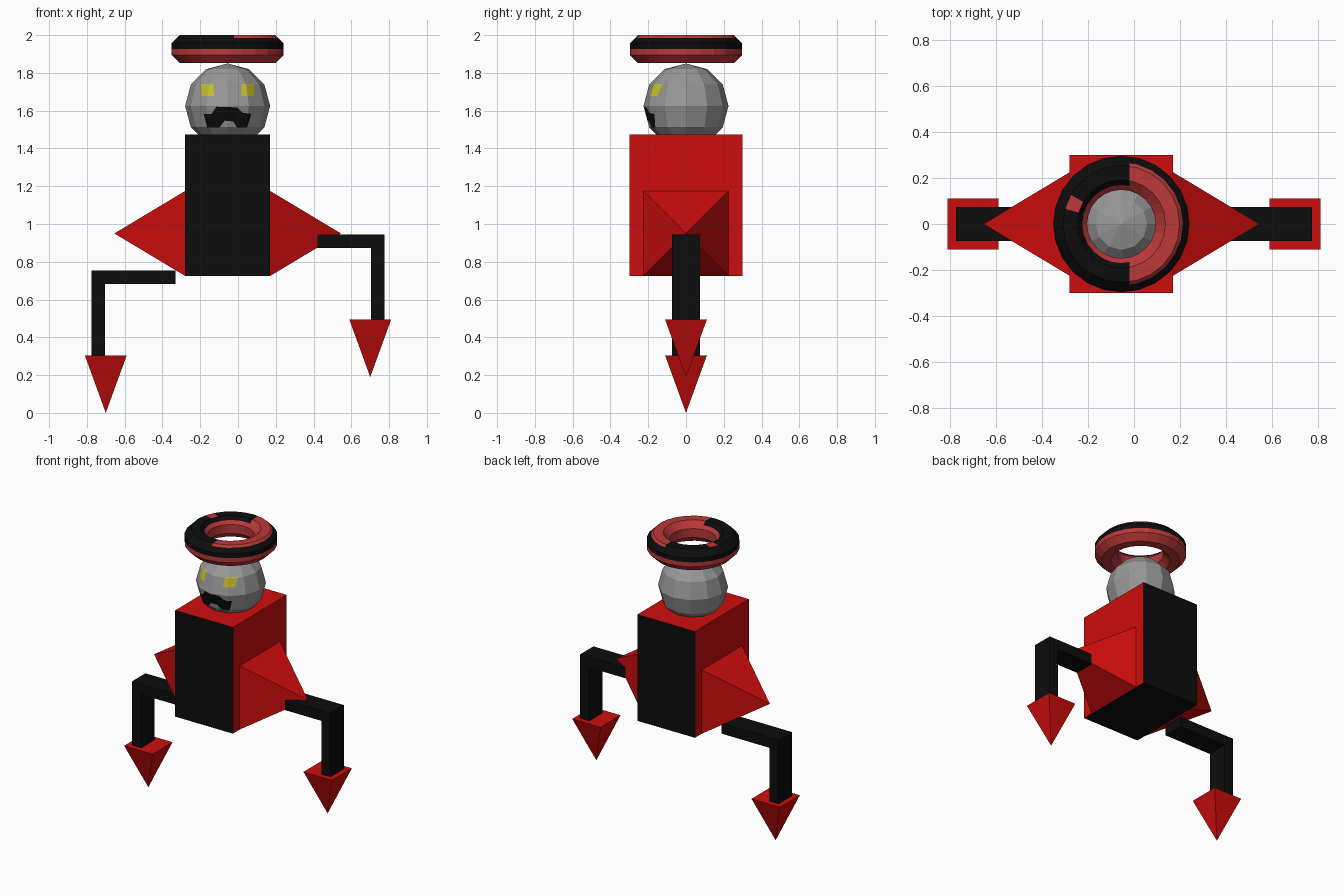
import bpy, bmesh, math
from mathutils import Vector

if "Cube" in bpy.data.objects:
    bpy.data.objects.remove(bpy.data.objects["Cube"])

CX = -0.055  # centre line of the body, head and ring


def material(name, rgb):
    m = bpy.data.materials.new(name)
    m.diffuse_color = (*rgb, 1.0)
    m.use_nodes = True
    m.node_tree.nodes["Principled BSDF"].inputs["Base Color"].default_value = m.diffuse_color
    return m


RED = material("red", (0.62, 0.004, 0.004))
BLACK = material("black", (0.004, 0.004, 0.004))
GREY = material("grey", (0.31, 0.31, 0.31))
YELLOW = material("yellow", (0.56, 0.53, 0.03))
DULL_RED = material("dull_red", (0.50, 0.04, 0.04))


def finish(bm, name, mats, rule=None):
    """Write the mesh to an object and colour its faces by a rule."""
    bmesh.ops.recalc_face_normals(bm, faces=bm.faces[:])
    if rule:
        for f in bm.faces:
            f.material_index = rule(f)
    me = bpy.data.meshes.new(name)
    bm.to_mesh(me)
    bm.free()
    for m in mats:
        me.materials.append(m)
    ob = bpy.data.objects.new(name, me)
    bpy.context.collection.objects.link(ob)
    return ob


def pyramid(name, base, u, v, apex):
    """Square pyramid: base centre, two half-side vectors, apex offset."""
    bm = bmesh.new()
    base, u, v = Vector(base), Vector(u), Vector(v)
    ring = [bm.verts.new(base + a * u + b * v)
            for a, b in ((-1, -1), (1, -1), (1, 1), (-1, 1))]
    tip = bm.verts.new(base + Vector(apex))
    bm.faces.new(ring)
    for i in range(4):
        bm.faces.new((ring[i], ring[(i + 1) % 4], tip))
    return finish(bm, name, [RED])


# Body: red sides and top, black front, back and underside
bm = bmesh.new()
bmesh.ops.create_cube(bm, size=1)
bmesh.ops.scale(bm, vec=(0.45, 0.60, 0.75), verts=bm.verts)
bmesh.ops.translate(bm, vec=(CX, 0, 1.10), verts=bm.verts)
finish(bm, "body", [RED, BLACK],
       lambda f: int(abs(f.normal.y) > 0.5 or f.normal.z < -0.5))

# Side spikes, bent legs and pointed feet
for side, s, lift in (("left", -1, 0.0), ("right", 1, 0.19)):
    pyramid(side + "_spike", (CX + s * 0.225, 0, 0.95),
            (0, 0.225, 0), (0, 0, 0.225), (s * 0.375, 0, 0))
    bm = bmesh.new()
    outline = [(0.33, 0.755), (0.775, 0.755), (0.775, 0.30),
               (0.703, 0.30), (0.703, 0.682), (0.33, 0.682)]
    face = bm.faces.new([bm.verts.new((s * x, -0.075, z + lift)) for x, z in outline])
    ext = bmesh.ops.extrude_face_region(bm, geom=[face])
    bmesh.ops.translate(bm, vec=(0, 0.15, 0),
                        verts=[g for g in ext["geom"] if isinstance(g, bmesh.types.BMVert)])
    finish(bm, side + "_leg", [BLACK])
    pyramid(side + "_foot", (s * 0.70, 0, 0.305 + lift),
            (0.111, 0, 0), (0, 0.111, 0), (0, 0, -0.305))

# Head: faceted ball with eyes and mouth cut into the front faces
HEAD_Z = 1.625
eye = [(0.072, 0.053), (0.138, 0.053), (0.141, 0.115), (0.075, 0.117)]
mouth = [(-0.127, -0.042), (-0.085, -0.042), (-0.06, -0.004), (0.05, -0.008),
         (0.08, -0.036), (0.125, -0.042), (0.103, -0.115), (0.05, -0.115),
         (0.03, -0.082), (-0.015, -0.078), (-0.045, -0.115), (-0.108, -0.115)]
shapes = [(eye, 1), ([(-x, z) for x, z in eye], 1), (mouth, 2)]


def inside(poly, x, z):
    hit = False
    for (x1, z1), (x2, z2) in zip(poly, poly[1:] + poly[:1]):
        if (z1 > z) != (z2 > z) and x < (x2 - x1) * (z - z1) / (z2 - z1) + x1:
            hit = not hit
    return hit


def touches(f, poly):
    """Front face whose outline overlaps the box around the shape."""
    if f.calc_center_median().y > -0.03:
        return False
    for axis, k in ((0, 0), (2, 1)):
        a = [v.co[axis] for v in f.verts]
        b = [p[k] for p in poly]
        if max(a) < min(b) or min(a) > max(b):
            return False
    return True


def face_colour(f):
    c = f.calc_center_median()
    if c.y < 0:
        for poly, index in shapes:
            if inside(poly, c.x, c.z):
                return index
    return 0


bm = bmesh.new()
bmesh.ops.create_uvsphere(bm, u_segments=12, v_segments=6, radius=0.225)
for poly, _ in shapes:
    for (x1, z1), (x2, z2) in zip(poly, poly[1:] + poly[:1]):
        faces = [f for f in bm.faces if touches(f, poly)]
        geom = set(faces)
        for f in faces:
            geom.update(f.edges)
            geom.update(f.verts)
        bmesh.ops.bisect_plane(bm, geom=list(geom), dist=1e-5,
                               plane_co=(x1, 0, z1), plane_no=(z2 - z1, 0, x1 - x2))
head = finish(bm, "head", [GREY, YELLOW, BLACK], face_colour)
head.location = (CX, 0, HEAD_Z)

# Floating ring: eight-sided tube with extra loops where the colour changes
section = [(0.297, 0.0), (0.297, 0.031), (0.268, 0.060), (0.254, 0.074),
           (0.192, 0.074), (0.170, 0.052), (0.149, 0.031), (0.149, -0.031),
           (0.192, -0.074), (0.254, -0.074), (0.297, -0.031)]
SEG = 24
bm = bmesh.new()
loops = []
for i in range(SEG):
    a = 2 * math.pi * i / SEG
    loops.append([bm.verts.new((r * math.cos(a), r * math.sin(a), z)) for r, z in section])
n = len(section)
for i in range(SEG):
    p, q = loops[i], loops[(i + 1) % SEG]
    for j in range(n):
        k = (j + 1) % n
        bm.faces.new((p[j], q[j], q[k], p[k]))
bmesh.ops.bisect_plane(bm, geom=bm.verts[:] + bm.edges[:] + bm.faces[:], dist=1e-5,
                       plane_co=(0.035, 0, 0), plane_no=(1, 0, 0))


def ring_colour(f):
    c = f.calc_center_median()
    r = math.hypot(c.x, c.y)
    angle = math.degrees(math.atan2(c.y, c.x))
    if c.z < 0.005:
        return 0
    if r > 0.272:
        return 1
    worn = c.z > 0.07 and 150 < angle < 165  # one worn patch
    return int(c.x < 0.035 and r > 0.172 and not worn)


ring = finish(bm, "floating_ring", [DULL_RED, BLACK], ring_colour)
ring.location = (CX, 0, 1.926)
